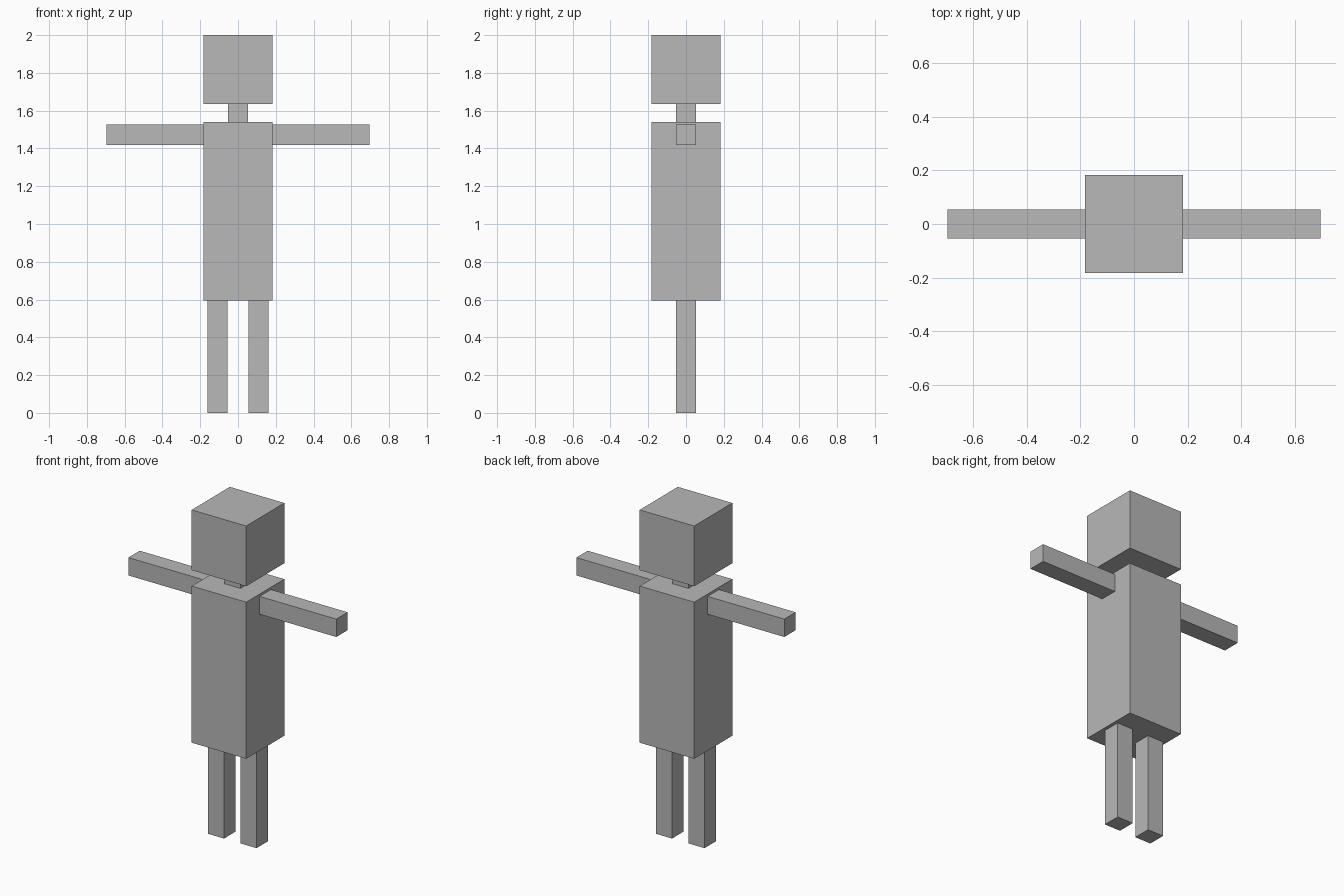
import bpy

if "Cube" in bpy.data.objects:
    bpy.data.objects.remove(bpy.data.objects["Cube"])

grey = bpy.data.materials.new("plain grey")
grey.diffuse_color = (0.48, 0.48, 0.48, 1)
grey.use_nodes = True
grey.node_tree.nodes["Principled BSDF"].inputs["Base Color"].default_value = grey.diffuse_color


def box(name, x, y, z):
    """Box spanning the given (low, high) ranges."""
    spans = (x, y, z)
    bpy.ops.mesh.primitive_cube_add(size=1, location=[(a + b) / 2 for a, b in spans])
    ob = bpy.context.object
    ob.name = name
    ob.scale = [b - a for a, b in spans]
    bpy.ops.object.transform_apply(location=False, rotation=False, scale=True)
    ob.data.materials.append(grey)
    return ob


BODY = 0.182   # half width of head and torso
LIMB = 0.054   # half thickness of neck, arms and legs
wide, thin = (-BODY, BODY), (-LIMB, LIMB)

# Head, neck and torso stacked on the centre line
box("head", wide, wide, (1.636, 2.0))
box("neck", thin, thin, (1.54, 1.636))
box("torso", wide, wide, (0.594, 1.54))

# Outstretched arms and straight legs on both sides
for side, s in (("left", 1), ("right", -1)):
    box(side + "_arm", sorted((s * BODY, s * 0.695)), thin, (1.418, 1.526))
    box(side + "_leg", sorted((s * 0.055, s * 0.162)), thin, (0.0, 0.594))
